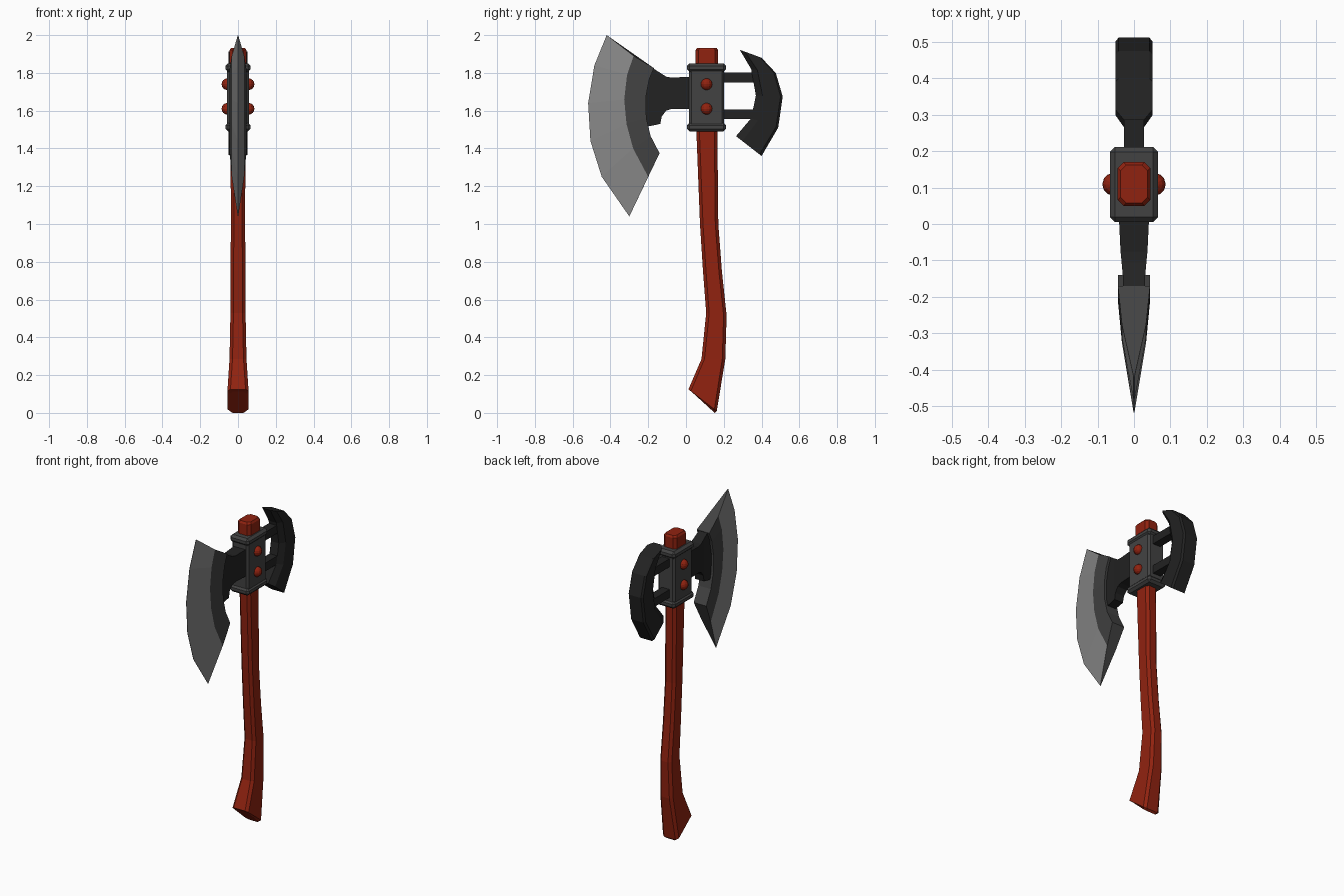
import bpy, bmesh
from mathutils import Vector

if "Cube" in bpy.data.objects:
    bpy.data.objects.remove(bpy.data.objects["Cube"])


def material(name, rgb):
    m = bpy.data.materials.new(name)
    m.diffuse_color = (*rgb, 1)
    m.use_nodes = True
    m.node_tree.nodes["Principled BSDF"].inputs["Base Color"].default_value = m.diffuse_color
    return m


RED = material("red_paint", (0.28, 0.016, 0.005))
STEEL = material("bright_steel", (0.25, 0.25, 0.25))
GREY = material("grey_iron", (0.055, 0.055, 0.055))
DARK = material("dark_iron", (0.016, 0.016, 0.016))


def finish(name, bm, *mats):
    bmesh.ops.recalc_face_normals(bm, faces=bm.faces)
    me = bpy.data.meshes.new(name)
    bm.to_mesh(me)
    bm.free()
    for m in mats:
        me.materials.append(m)
    ob = bpy.data.objects.new(name, me)
    bpy.context.collection.objects.link(ob)
    return ob


def loft(name, rings, *mats, strip_mat=None):
    """Skin closed rings; strip_mat picks a material for each side strip."""
    bm = bmesh.new()
    vs = [[bm.verts.new(p) for p in r] for r in rings]
    n = len(rings[0])
    for a, b in zip(vs, vs[1:]):
        for i in range(n):
            j = (i + 1) % n
            f = bm.faces.new((a[i], a[j], b[j], b[i]))
            if strip_mat:
                f.material_index = strip_mat[i]
    bm.faces.new(vs[0])
    bm.faces.new(vs[-1][::-1])
    return finish(name, bm, *mats)


def box(name, lo, hi, mat, bevel=0.0):
    bm = bmesh.new()
    bmesh.ops.create_cube(bm, size=1)
    for v in bm.verts:
        v.co = [(l + h) / 2 + c * (h - l) for c, l, h in zip(v.co, lo, hi)]
    if bevel:
        bmesh.ops.bevel(bm, geom=bm.edges[:], offset=bevel, segments=1,
                        affect='EDGES')
    return finish(name, bm, mat)


# Handle: chamfered rectangles between a front point and a back point
def handle_ring(fy, fz, by, bz, w, c=0.016):
    f, b = Vector((0, fy, fz)), Vector((0, by, bz))
    d = (b - f).normalized() * c
    x = Vector((w, 0, 0))
    cx = Vector((w - c, 0, 0))
    return [f - cx, f + cx, f + d + x, b - d + x,
            b + cx, b - cx, b - d - x, f + d - x]


sections = [
    (0.030, 0.112, 0.152, 0.000, 0.045), (0.013, 0.125, 0.163, 0.010, 0.056),
    (0.082, 0.285, 0.208, 0.285, 0.045), (0.107, 0.530, 0.215, 0.515, 0.040),
    (0.090, 0.750, 0.190, 0.750, 0.039), (0.074, 1.000, 0.171, 1.000, 0.038),
    (0.055, 1.490, 0.166, 1.490, 0.039), (0.050, 1.800, 0.170, 1.800, 0.045),
    (0.050, 1.920, 0.170, 1.920, 0.045), (0.058, 1.932, 0.162, 1.932, 0.037)]
loft("handle", [handle_ring(*s) for s in sections], RED)

# Iron collar with upper and lower bands
box("collar", (-0.058, 0.016, 1.51), (0.058, 0.202, 1.83), GREY, 0.012)
for name, z in (("collar_band_lower", 1.49), ("collar_band_upper", 1.805)):
    box(name, (-0.066, 0.005, z), (0.066, 0.212, z + 0.046), GREY, 0.014)

# Rivets on both sides
for side, sx in (("right", 1), ("left", -1)):
    for i, z in enumerate((1.61, 1.74)):
        bm = bmesh.new()
        bmesh.ops.create_uvsphere(bm, u_segments=12, v_segments=8, radius=0.031)
        bmesh.ops.translate(bm, verts=bm.verts, vec=(sx * 0.056, 0.109, z))
        finish(f"rivet_{side}_{i}", bm, RED)

# Blade: cutting edge, bevel line and back curve as (y, z)
edge = [(-.42, 2.0), (-.485, 1.84), (-.518, 1.64), (-.506, 1.44),
        (-.446, 1.25), (-.30, 1.04)]
bevel = [(-.277, 1.89), (-.312, 1.79), (-.327, 1.66), (-.315, 1.53),
         (-.28, 1.40), (-.20, 1.25)]
back = [(-.17, 1.825), (-.195, 1.765), (-.213, 1.67), (-.21, 1.56),
        (-.187, 1.465), (-.14, 1.375)]
rings = []
for e, m, b in zip(edge, bevel, back):
    rings.append([(0.001, *e), (0.033, *m), (0.044, *b),
                  (-0.044, *b), (-0.033, *m), (-0.001, *e)])
blade = loft("blade", rings, GREY, STEEL, strip_mat=[1, 0, 0, 0, 1, 1])

# Neck joining blade and collar: (y, bottom, top, half width)
neck = [(.03, 1.61, 1.78, .042), (-.075, 1.61, 1.775, .037),
        (-.105, 1.60, 1.78, .034), (-.128, 1.57, 1.795, .032),
        (-.136, 1.53, 1.80, .031), (-.172, 1.522, 1.823, .030),
        (-.215, 1.515, 1.77, .029)]
loft("blade_neck", [[(-w, y, a), (w, y, a), (w, y, b), (-w, y, b)]
                    for y, a, b, w in neck], DARK)

# Curved rear hammer, chamfered towards its inner curve
inner = [(.285, 1.922), (.345, 1.82), (.37, 1.68), (.345, 1.56), (.265, 1.465)]
outer = [(.40, 1.88), (.475, 1.80), (.512, 1.675), (.488, 1.51), (.40, 1.36)]
rings = []
for a, b in zip(inner, outer):
    a, b = Vector((0, *a)), Vector((0, *b))
    half = [(0.027, 0), (0.051, 0.25), (0.051, 0.92), (0.042, 1)]
    pts = [a.lerp(b, t) + Vector((w, 0, 0)) for w, t in half]
    rings.append(pts + [Vector((-p.x, p.y, p.z)) for p in reversed(pts)])
loft("rear_hammer", rings, DARK)

# Two bars carrying the rear hammer
for name, z in (("rear_bar_lower", 1.555), ("rear_bar_upper", 1.75)):
    box(name, (-0.027, 0.18, z), (0.027, 0.40, z + 0.052), DARK)
